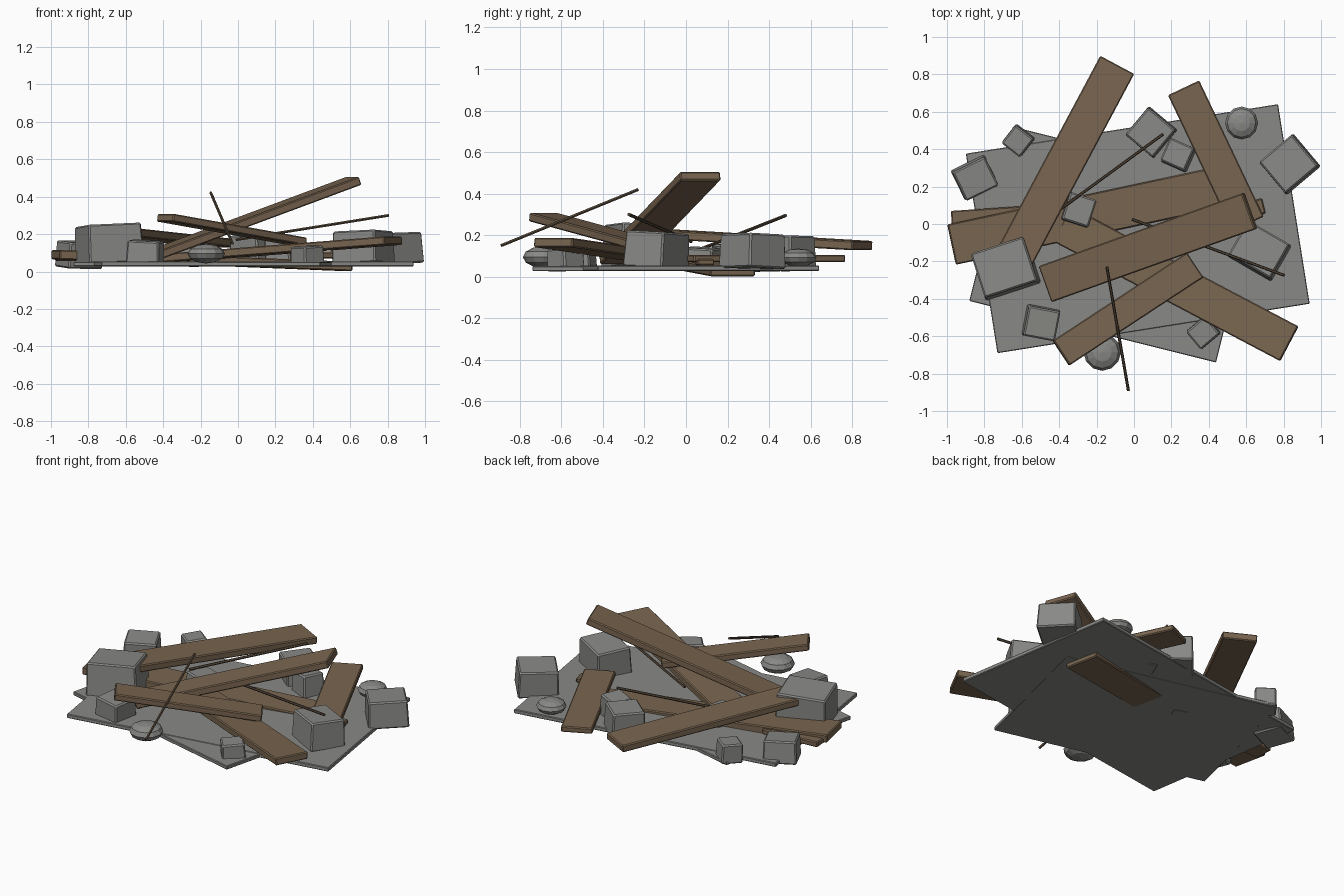
import bpy, bmesh, math, random
from mathutils import Vector, Matrix

cube = bpy.data.objects.get("Cube")
if cube:
    bpy.data.objects.remove(cube, do_unlink=True)
random.seed(4)


def material(name, rgb):
    m = bpy.data.materials.new(name)
    m.use_nodes = True
    m.diffuse_color = (*rgb, 1)
    m.node_tree.nodes["Principled BSDF"].inputs["Base Color"].default_value = (*rgb, 1)
    return m


STONE = material("grey concrete", (0.25, 0.25, 0.24))
WOOD = material("brown wood", (0.19, 0.13, 0.08))
STICK = material("dark brown wood", (0.10, 0.07, 0.045))


def finish(name, bm, mat, matrix, bevel=0):
    mesh = bpy.data.meshes.new(name)
    bm.to_mesh(mesh)
    bm.free()
    mesh.materials.append(mat)
    ob = bpy.data.objects.new(name, mesh)
    ob.matrix_world = matrix
    bpy.context.collection.objects.link(ob)
    if bevel:
        mod = ob.modifiers.new("worn edges", "BEVEL")
        mod.width = bevel
        mod.segments = 1
    return ob


def box(name, mat, matrix, size, bevel=0, taper=1):
    bm = bmesh.new()
    bmesh.ops.create_cube(bm, size=1)
    for v in bm.verts:
        k = taper if v.co.z > 0 else 1
        v.co = Vector((v.co.x * size[0] * k, v.co.y * size[1] * k, v.co.z * size[2]))
    return finish(name, bm, mat, matrix, bevel)


def along(a, b):
    """Frame at the middle of a-b with its x axis along it and y level."""
    a, b = Vector(a), Vector(b)
    x = (b - a).normalized()
    y = Vector((0, 0, 1)).cross(x).normalized()
    rot = Matrix((x, y, x.cross(y))).transposed().to_4x4()
    return Matrix.Translation((a + b) / 2) @ rot, (b - a).length


def plank(name, a, b, width, thick=0.045):
    frame, length = along(a, b)
    box(name, WOOD, frame, (length, width, thick), 0.006)


def stick(name, a, b):
    frame, length = along(a, b)
    bm = bmesh.new()
    bmesh.ops.create_cone(bm, cap_ends=True, segments=6, radius1=0.008,
                          radius2=0.008, depth=length)
    finish(name, bm, STICK, frame @ Matrix.Rotation(math.pi / 2, 4, "Y"))


def chunk(name, x, y, size, angle, bottom, top):
    tilt = [math.radians(random.uniform(-4, 4)) for _ in "xy"]
    frame = (Matrix.Translation((x, y, (bottom + top) / 2))
             @ Matrix.Rotation(tilt[0], 4, "X") @ Matrix.Rotation(tilt[1], 4, "Y")
             @ Matrix.Rotation(math.radians(angle), 4, "Z"))
    box(name, STONE, frame, (*size, top - bottom), 0.008, 0.95)


def rock(name, x, y, z, radius, half_height):
    bm = bmesh.new()
    bmesh.ops.create_uvsphere(bm, u_segments=12, v_segments=6, radius=1)
    frame = Matrix.Translation((x, y, z)) @ Matrix.Diagonal((radius, radius, half_height, 1))
    finish(name, bm, STONE, frame)


# Two crossed ground slabs
for name, x, y, z, size, angle in (
        ("upper_slab", 0.02, -0.025, 0.041, (1.69, 1.08, 0.026), 9),
        ("lower_slab", -0.105, -0.11, 0.039, (1.36, 0.96, 0.024), -14)):
    turn = Matrix.Rotation(math.radians(angle), 4, "Z")
    box(name, STONE, Matrix.Translation((x, y, z)) @ turn, size, 0.004)

# Fallen planks
plank("back_left_plank", (-0.64, -0.18, 0.21), (-0.09, 0.85, 0.15), 0.206)
plank("back_right_plank", (0.265, 0.728, 0.088), (0.61, 0.0, 0.088), 0.185, 0.036)
plank("low_cross_plank", (-0.975, -0.11, 0.09), (0.59, 0.225, 0.027), 0.22, 0.05)
plank("raised_plank", (-0.47, -0.32, 0.08), (0.62, 0.07, 0.485), 0.205)
plank("front_right_plank", (-0.385, 0.0, 0.07), (0.83, -0.64, 0.165), 0.21)
plank("front_left_plank", (-0.39, -0.69, 0.288), (0.325, -0.22, 0.16), 0.16, 0.042)
plank("left_stub_plank", (-0.975, 0.01, 0.075), (-0.6, 0.035, 0.07), 0.12, 0.035)
plank("right_stub_plank", (0.655, 0.13, 0.07), (0.675, 0.05, 0.07), 0.06, 0.03)

# Thin broken sticks
stick("back_stick", (0.155, 0.48, 0.295), (-0.4, 0.075, 0.135))
stick("right_stick", (-0.01, 0.025, 0.17), (0.805, -0.275, 0.3))
stick("front_stick", (-0.145, -0.23, 0.42), (-0.03, -0.89, 0.15))

# Broken concrete chunks
chunk("large_left_chunk", -0.69, -0.235, (0.31, 0.26), 18, 0.04, 0.25)
chunk("large_back_right_chunk", 0.83, 0.32, (0.24, 0.23), 40, 0.04, 0.205)
chunk("large_right_chunk", 0.67, -0.14, (0.27, 0.22), -30, 0.04, 0.215)
chunk("back_left_chunk", -0.85, 0.245, (0.20, 0.18), 26, 0.02, 0.16)
chunk("small_back_left_chunk", -0.62, 0.445, (0.13, 0.13), -38, 0.03, 0.15)
chunk("back_chunk", 0.09, 0.49, (0.20, 0.20), -40, 0.03, 0.195)
chunk("small_back_chunk", 0.235, 0.37, (0.15, 0.14), -24, 0.03, 0.18)
chunk("middle_chunk", -0.295, 0.075, (0.155, 0.16), -18, 0.03, 0.14)
chunk("front_left_chunk", -0.495, -0.53, (0.18, 0.17), -11, 0.04, 0.165)
chunk("front_right_chunk", 0.37, -0.58, (0.14, 0.13), 40, 0.03, 0.135)

# Flattened faceted rocks
rock("back_rock", 0.575, 0.54, 0.092, 0.088, 0.044)
rock("front_rock", -0.17, -0.685, 0.095, 0.1, 0.052)
